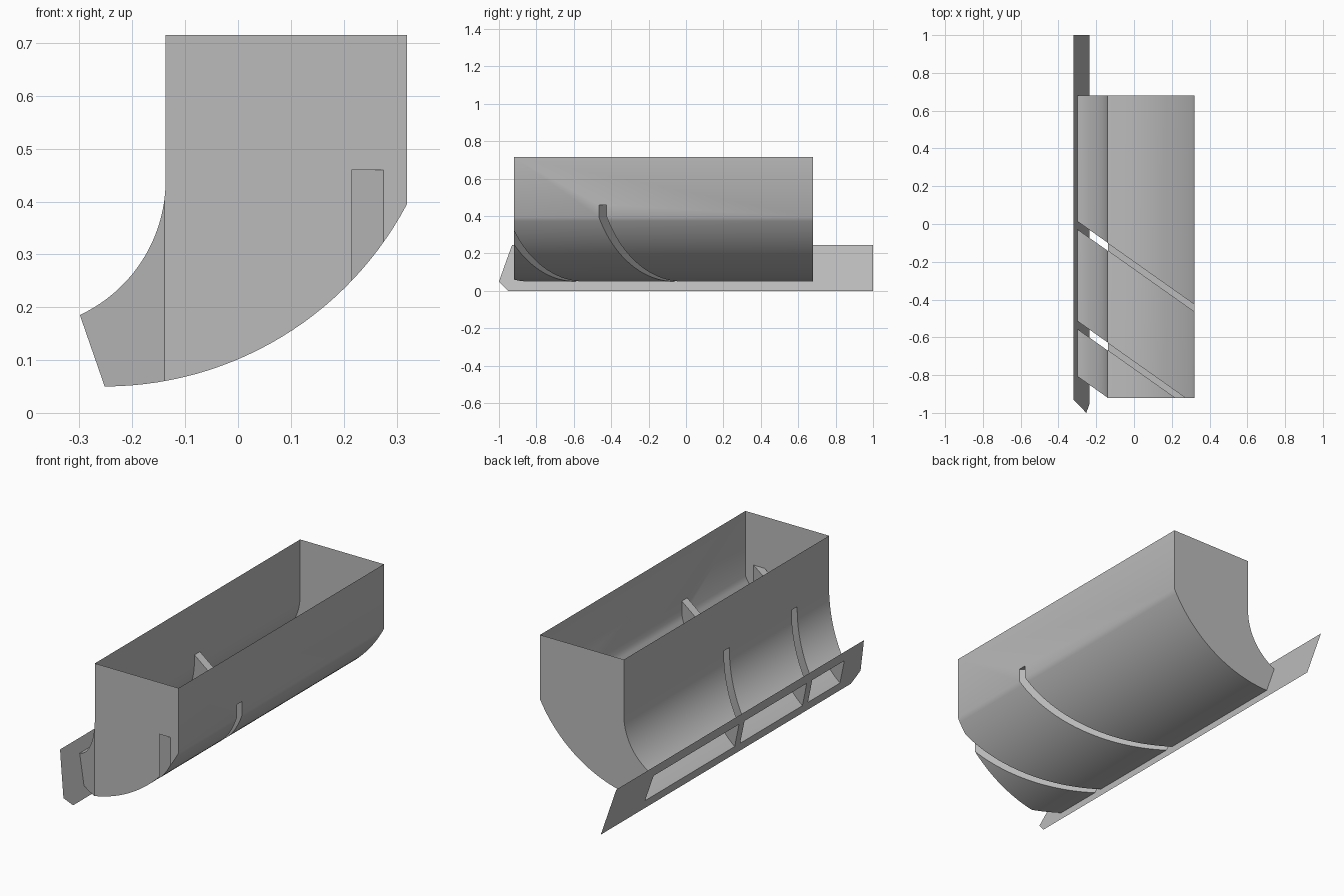
import bpy, bmesh, math
from mathutils import Vector

if "Cube" in bpy.data.objects:
    bpy.data.objects.remove(bpy.data.objects["Cube"], do_unlink=True)

SLOPE = -0.707            # slant of the dividers in plan
FRONT, BACK = -0.92, 0.68
FIN_WIDTH, FIN_TOP = 0.0425, 0.46
FIN_STARTS = (0.018, -0.51)   # rear edge of each divider at the outlet lip
LIP_X = -0.305
LOW, HIGH = 0.05, 0.185   # outlet opening heights

grey = bpy.data.materials.new("light_grey")
grey.use_nodes = True
colour = (0.5, 0.5, 0.5, 1)
grey.diffuse_color = colour
grey.node_tree.nodes["Principled BSDF"].inputs["Base Color"].default_value = colour


def plate_x(z):
    return -0.235 - 0.347 * z


def slant(y, x):
    return y + SLOPE * (x - LIP_X)


def make_object(name, bm):
    mesh = bpy.data.meshes.new(name)
    bm.to_mesh(mesh)
    bm.free()
    obj = bpy.data.objects.new(name, mesh)
    bpy.context.collection.objects.link(obj)
    mesh.materials.append(grey)
    return obj


def prism(name, points, offset):
    bm = bmesh.new()
    face = bm.faces.new([bm.verts.new(p) for p in points])
    out = bmesh.ops.extrude_face_region(bm, geom=[face])["geom"]
    verts = [g for g in out if isinstance(g, bmesh.types.BMVert)]
    bmesh.ops.translate(bm, verts=verts, vec=offset)
    bmesh.ops.recalc_face_normals(bm, faces=bm.faces)
    return make_object(name, bm)


def arc(cx, cz, r, start, end, steps=28):
    angles = [start + (end - start) * i / steps for i in range(steps + 1)]
    return [(cx + r * math.cos(a), cz + r * math.sin(a)) for a in angles]


# Hopper profile: straight walls, hollow curve above the outlet, curved floor
def arc_between(cx, cz, p, q):
    r = math.hypot(p[0] - cx, p[1] - cz)
    return arc(cx, cz, r, math.atan2(p[1] - cz, p[0] - cx),
               math.atan2(q[1] - cz, q[0] - cx))


lip_top, lip_low = (plate_x(HIGH), HIGH), (plate_x(LOW), LOW)
profile = [(0.32, 0.715), (-0.137, 0.715)]
profile += arc_between(-0.418, 0.44, (-0.137, 0.44), lip_top)
profile += arc_between(-0.253, 0.698, lip_low, (0.32, 0.395))
hopper = prism("hopper", [(x, FRONT, z) for x, z in profile], (0, BACK - FRONT, 0))

# Cutters: divider slots and the slanted front of the outlet neck
cutters = []
for y in FIN_STARTS:
    a, b = slant(y, -0.6), slant(y, 0.6)
    pts = [(-0.6, a, -0.2), (0.6, b, -0.2),
           (0.6, b - FIN_WIDTH, -0.2), (-0.6, a - FIN_WIDTH, -0.2)]
    cutters.append(prism("slot_cutter", pts, (0, 0, FIN_TOP + 0.2)))
neck_front = FRONT + SLOPE * (LIP_X + 0.139)
pts = [(-0.6, slant(neck_front, -0.6), -0.2), (0.1, slant(neck_front, 0.1), -0.2),
       (0.1, -1.4, -0.2), (-0.6, -1.4, -0.2)]
cutters.append(prism("neck_cutter", pts, (0, 0, 1.2)))

for cutter in cutters:
    cutter.hide_render = True
    mod = hopper.modifiers.new("cut", 'BOOLEAN')
    mod.operation, mod.solver, mod.object = 'DIFFERENCE', 'EXACT', cutter
depsgraph = bpy.context.evaluated_depsgraph_get()
cut_mesh = bpy.data.meshes.new_from_object(hopper.evaluated_get(depsgraph))
hopper.modifiers.clear()
hopper.data = cut_mesh
for cutter in cutters:
    bpy.data.objects.remove(cutter, do_unlink=True)

# Open the top and the outlet, leaving a thin sheet
bm = bmesh.new()
bm.from_mesh(hopper.data)
bm.normal_update()
outlet = Vector((-1, 0, -0.347)).normalized()
opened = []
for f in bm.faces:
    c = f.calc_center_median()
    if c.z > 0.71 or (f.normal.dot(outlet) > 0.99 and abs(c.x - plate_x(c.z)) < 0.003):
        opened.append(f)
bmesh.ops.delete(bm, geom=opened, context='FACES')
for f in bm.faces:
    f.material_index = 0
bm.to_mesh(hopper.data)
bm.free()
hopper.data.materials.clear()
hopper.data.materials.append(grey)

# Mounting plate across the outlet, with three windows
bm = bmesh.new()
rows = []
for z, front_edge in ((0, -0.95), (LOW, -1), (HIGH, -0.952), (0.245, -0.93)):
    x = plate_x(z)
    ys = [front_edge, slant(neck_front, x)]
    for y in reversed(FIN_STARTS):
        ys += [slant(y, x) - FIN_WIDTH, slant(y, x)]
    ys += [BACK, 1]
    rows.append([bm.verts.new((x, y, z)) for y in ys])
for r in range(3):
    for c in range(7):
        if r == 1 and c in (1, 3, 5):
            continue
        bm.faces.new((rows[r][c], rows[r + 1][c], rows[r + 1][c + 1], rows[r][c + 1]))
bmesh.ops.recalc_face_normals(bm, faces=bm.faces)
plate = make_object("mounting_plate", bm)

# Smooth the curved sheets, keep folds sharp
bpy.ops.object.select_all(action='DESELECT')
hopper.select_set(True)
bpy.context.view_layer.objects.active = hopper
bpy.ops.object.shade_smooth_by_angle(angle=math.radians(30))
